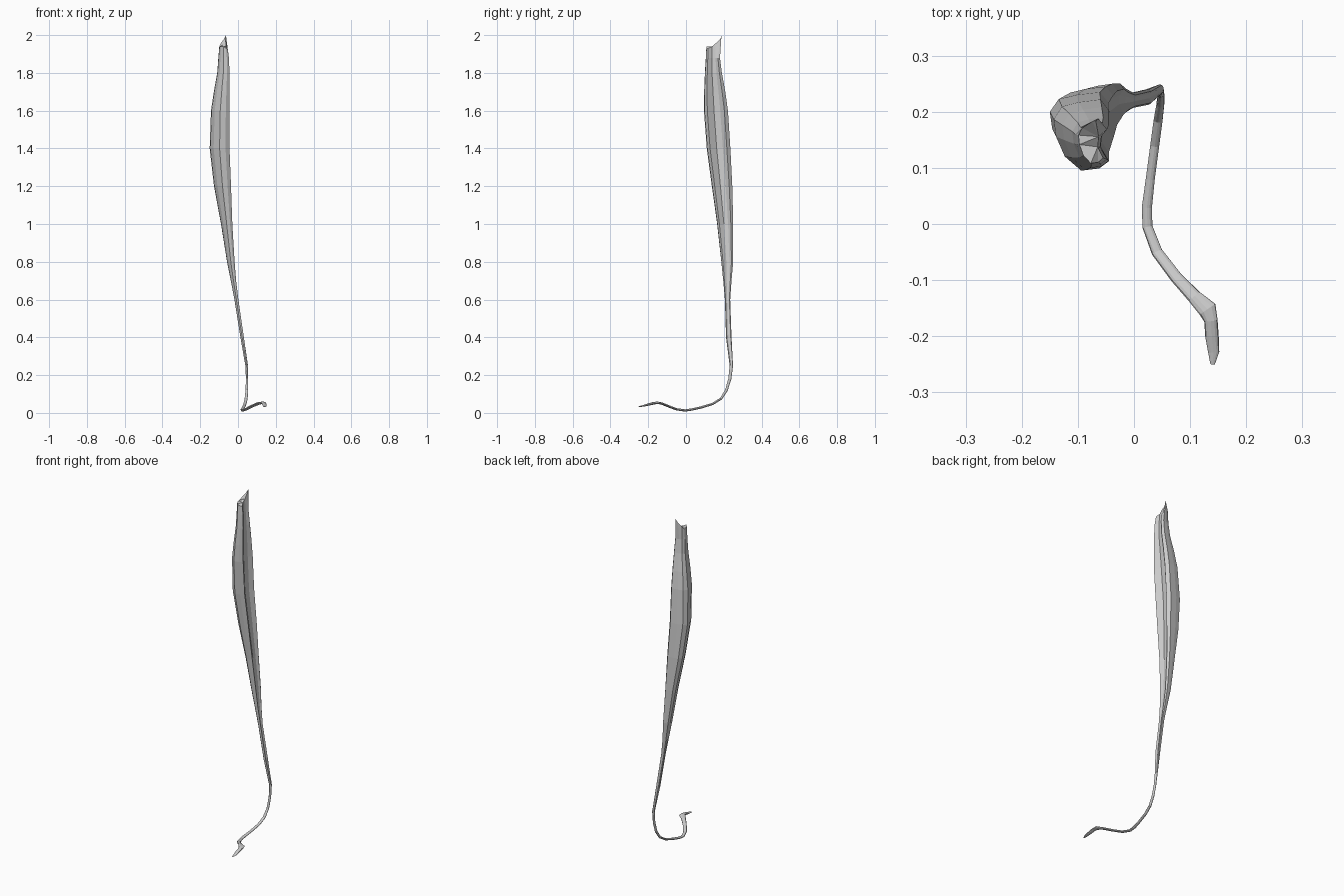
import bpy, bmesh, math
from mathutils import Vector

# Belly cross-section in unit box: rounded outside, grooved on the +x side
SECTION = [(0, .72), (.04, .48), (.2, .2), (.5, 0), (.8, .03), (1, .14),
           (.78, .42), (.82, .68), (1, .85), (.85, 1), (.45, .96), (.15, .9)]
N = len(SECTION)

# Belly levels: z, x min, x max, y min, y max
BELLY = [(1.88, -.104, -.048, .105, .18), (1.8, -.11, -.045, .10, .19),
         (1.7, -.128, -.045, .096, .208), (1.6, -.143, -.045, .095, .222),
         (1.4, -.15, -.045, .11, .235), (1.2, -.127, -.037, .137, .245),
         (1.0, -.09, -.03, .165, .25), (.8, -.058, -.018, .187, .25),
         (.7, -.038, -.01, .197, .241), (.6, -.019, .002, .206, .234),
         (.4, .013, .031, .212, .241)]

# Tendon path: x, y, z, half width, half thickness
TENDON = [(.046, .240, .25, .007, .009), (.048, .232, .18, .006, .008),
          (.047, .214, .12, .007, .007), (.043, .185, .075, .008, .006),
          (.037, .14, .047, .008, .006), (.029, .08, .029, .008, .006),
          (.023, .03, .018, .009, .006), (.024, -.005, .013, .009, .006),
          (.041, -.05, .019, .010, .006), (.075, -.095, .036, .011, .006),
          (.108, -.13, .050, .013, .006), (.131, -.152, .054, .017, .006),
          (.137, -.172, .051, .012, .007), (.139, -.20, .044, .012, .006),
          (.142, -.228, .037, .010, .004), (.140, -.25, .033, .004, .002)]


def box_ring(z, x0, x1, y0, y1):
    return [Vector((x0 + u * (x1 - x0), y0 + v * (y1 - y0), z)) for u, v in SECTION]


# Upper rim with a small horn at the back
rim = box_ring(1.94, -.099, -.055, .108, .178)
for i, p in {8: (-.068, .183, 1.98), 9: (-.064, .188, 2.0), 10: (-.074, .183, 1.98)}.items():
    rim[i] = Vector(p)
rim[7].z = rim[11].z = 1.955
rim[4].z = rim[5].z = 1.93
rings = [rim] + [box_ring(*b) for b in BELLY]

# Tendon rings follow the bent path
pts = [Vector(t[:3]) for t in TENDON]
for i, (x, y, z, w, h) in enumerate(TENDON):
    t = (pts[min(i + 1, len(pts) - 1)] - pts[max(i - 1, 0)]).normalized()
    side = Vector((1, 0, 0)) - t * t.x
    side.normalize()
    nor = side.cross(t)
    rings.append([pts[i] - side * w * math.cos(a) - nor * h * math.sin(a)
                  for a in (2 * math.pi * k / N for k in range(N))])

# Loft all rings into one closed skin
bm = bmesh.new()
loops = [[bm.verts.new(p) for p in r] for r in rings]
for a, b in zip(loops, loops[1:]):
    for k in range(N):
        j = (k + 1) % N
        bm.faces.new((a[k], a[j], b[j], b[k]))
caps = [bm.faces.new(loops[0]), bm.faces.new(loops[-1])]
bmesh.ops.triangulate(bm, faces=caps)
bmesh.ops.recalc_face_normals(bm, faces=bm.faces)
mesh = bpy.data.meshes.new("muscle_with_tendon")
bm.to_mesh(mesh)
bm.free()
obj = bpy.data.objects.new("muscle_with_tendon", mesh)
bpy.context.collection.objects.link(obj)
